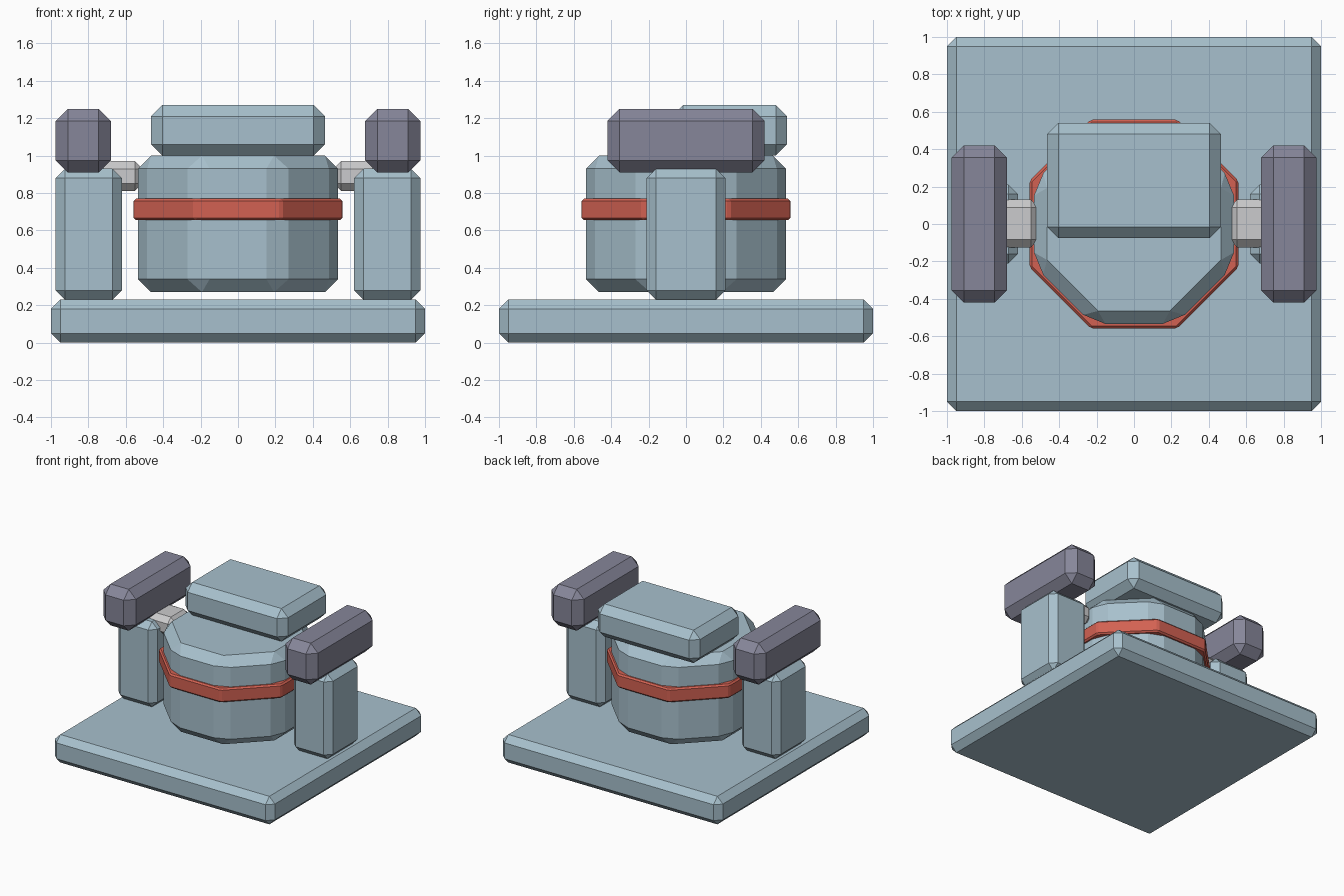
import bpy, bmesh, math
from mathutils import Matrix, Vector

if "Cube" in bpy.data.objects:
    bpy.data.objects.remove(bpy.data.objects["Cube"])


def material(name, rgb):
    m = bpy.data.materials.new(name)
    m.diffuse_color = (*rgb, 1.0)
    m.use_nodes = True
    m.node_tree.nodes["Principled BSDF"].inputs["Base Color"].default_value = m.diffuse_color
    return m


BLUE = material("pale_blue", (0.39, 0.53, 0.61))
RED = material("coral_red", (0.65, 0.12, 0.085))
PURPLE = material("slate_purple", (0.24, 0.24, 0.32))
GREY = material("light_grey", (0.60, 0.60, 0.61))


def finish(name, bm, bevel, mat):
    """Chamfer every edge and turn the mesh into an object."""
    bmesh.ops.bevel(bm, geom=bm.edges[:], offset=bevel, offset_type='OFFSET',
                    segments=1, affect='EDGES', clamp_overlap=True)
    bmesh.ops.recalc_face_normals(bm, faces=bm.faces[:])
    mesh = bpy.data.meshes.new(name)
    bm.to_mesh(mesh)
    bm.free()
    mesh.materials.append(mat)
    ob = bpy.data.objects.new(name, mesh)
    bpy.context.collection.objects.link(ob)
    return ob


def box(name, xs, ys, zs, bevel, mat):
    """Chamfered box from its three ranges."""
    bm = bmesh.new()
    size = [r[1] - r[0] for r in (xs, ys, zs)]
    mid = Vector([(r[0] + r[1]) / 2 for r in (xs, ys, zs)])
    bmesh.ops.create_cube(bm, size=1.0,
                          matrix=Matrix.Translation(mid) @ Matrix.Diagonal((*size, 1)))
    return finish(name, bm, bevel, mat)


def octagon(name, apothem, zs, bevel, mat):
    """Chamfered eight-sided prism with a flat side to the front."""
    bm = bmesh.new()
    r = apothem / math.cos(math.pi / 8)
    bmesh.ops.create_cone(
        bm, cap_ends=True, segments=8, radius1=r, radius2=r, depth=zs[1] - zs[0],
        matrix=Matrix.Translation((0, 0, sum(zs) / 2)) @ Matrix.Rotation(math.pi / 8, 4, 'Z'))
    return finish(name, bm, bevel, mat)


# Base slab, body, band and head
box("base", (-1, 1), (-1, 1), (0, 0.23), 0.05, BLUE)
octagon("body", 0.535, (0.27, 1.0), 0.07, BLUE)
octagon("band", 0.558, (0.655, 0.77), 0.012, RED)
box("head", (-0.465, 0.465), (-0.075, 0.54), (1.0, 1.27), 0.06, BLUE)

# Side posts with shoulder joints and barrels
for side, s in (("left", -1), ("right", 1)):
    def span(a, b):
        return tuple(sorted((s * a, s * b)))
    box(f"{side}_post", span(0.62, 0.975), (-0.21, 0.21), (0.23, 0.93), 0.05, BLUE)
    box(f"{side}_joint", span(0.51, 0.76), (-0.125, 0.13), (0.81, 0.97), 0.042, GREY)
    box(f"{side}_barrel", span(0.68, 0.975), (-0.42, 0.42), (0.91, 1.25), 0.065, PURPLE)
